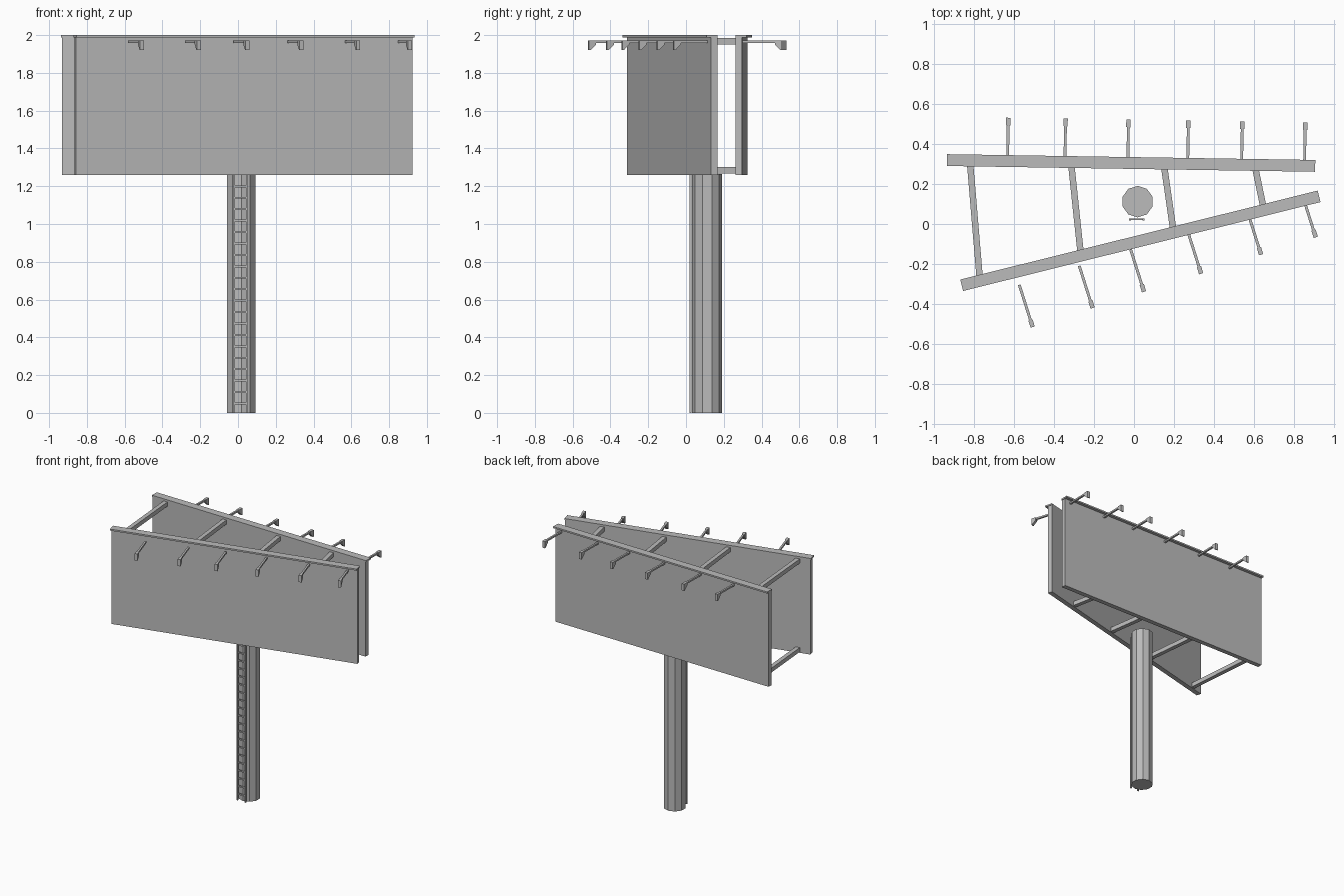
import bpy
import bmesh
from math import radians, atan2, hypot
from mathutils import Matrix, Vector

if "Cube" in bpy.data.objects:
    bpy.data.objects.remove(bpy.data.objects["Cube"], do_unlink=True)

grey = bpy.data.materials.new("steel_grey")
grey.use_nodes = True
grey.diffuse_color = (0.5, 0.5, 0.5, 1)
grey.node_tree.nodes["Principled BSDF"].inputs["Base Color"].default_value = (0.5, 0.5, 0.5, 1)


def finish(name, bm, matrix=Matrix()):
    bmesh.ops.recalc_face_normals(bm, faces=bm.faces)
    mesh = bpy.data.meshes.new(name)
    bm.to_mesh(mesh)
    bm.free()
    mesh.materials.append(grey)
    obj = bpy.data.objects.new(name, mesh)
    obj.matrix_world = matrix
    bpy.context.collection.objects.link(obj)
    return obj


def add_box(bm, lo, hi):
    lo, hi = Vector(lo), Vector(hi)
    size = Matrix.Diagonal((*(hi - lo), 1))
    bmesh.ops.create_cube(bm, size=1, matrix=Matrix.Translation((lo + hi) / 2) @ size)


def add_prism(bm, profile, x0, x1):
    """Extrude a (y, z) profile along x."""
    face = bm.faces.new([bm.verts.new((x0, y, z)) for y, z in profile])
    out = bmesh.ops.extrude_face_region(bm, geom=[face])
    verts = [g for g in out["geom"] if isinstance(g, bmesh.types.BMVert)]
    bmesh.ops.translate(bm, verts=verts, vec=(x1 - x0, 0, 0))


def frame(x, y, degrees):
    """Local frame: x runs along the board, y points outward."""
    return Matrix.Translation((x, y, 0)) @ Matrix.Rotation(radians(degrees), 4, "Z")


# Ten-sided pole
bm = bmesh.new()
bmesh.ops.create_cone(bm, cap_ends=True, segments=10, radius1=0.079, radius2=0.079, depth=1.265,
                      matrix=Matrix.Translation((0.018, 0.112, 0.6325)) @ Matrix.Rotation(radians(90), 4, "Z")
                      @ Matrix.Rotation(radians(-90), 4, "Z"))
finish("pole", bm)

# Ladder on the front of the pole
bm = bmesh.new()
for x in (-0.02, 0.048):
    add_box(bm, (x - 0.005, 0.018, 0), (x + 0.005, 0.028, 1.26))
for i in range(20):
    z = 0.05 + i * 0.0605
    add_box(bm, (-0.02, 0.019, z - 0.005), (0.048, 0.027, z + 0.005))
finish("ladder", bm)


# Boards with an overhanging top cap
def board(side, matrix):
    bm = bmesh.new()
    add_box(bm, (-0.918, 0, 1.26), (0.918, 0.036, 1.988))
    finish(side + "_board", bm, matrix)
    bm = bmesh.new()
    add_box(bm, (-0.922, 0, 1.988), (0.922, 0.059, 2.0))
    finish(side + "_board_cap", bm, matrix)


# Row of lamps: thin arm with a wedge-shaped head at the tip
def lamps(side, matrix):
    for i, x in enumerate((0, 0.287, 0.602, 0.902, 1.172, 1.487)):
        bm = bmesh.new()
        add_box(bm, (x - 0.007, 0, 1.958), (x + 0.007, 0.19, 1.971))
        add_prism(bm, [(0.184, 1.972), (0.222, 1.972), (0.222, 1.92), (0.215, 1.92), (0.184, 1.95)],
                  x - 0.011, x + 0.011)
        finish(f"{side}_lamp_{i + 1}", bm, matrix)


board("back", frame(-0.015, 0.276, -0.9))
board("front", frame(0.025, -0.0555, 193.97))
lamps("back", frame(-0.633, 0.31, -0.9))
lamps("front", frame(0.843, 0.145, 197.6))

# Struts between the boards, top and bottom
struts = [((-0.82, 0.295), (-0.773, -0.265)), ((-0.313, 0.287), (-0.268, -0.137)),
          ((0.152, 0.28), (0.196, -0.025)), ((0.609, 0.272), (0.647, 0.088))]
for i, (a, b) in enumerate(struts):
    dx, dy = b[0] - a[0], b[1] - a[1]
    matrix = Matrix.Translation((*a, 0)) @ Matrix.Rotation(atan2(dy, dx), 4, "Z")
    for level, z in (("bottom", 1.268), ("top", 1.951)):
        bm = bmesh.new()
        add_box(bm, (0, -0.016, z), (hypot(dx, dy), 0.016, z + 0.033))
        finish(f"{level}_strut_{i + 1}", bm, matrix)
